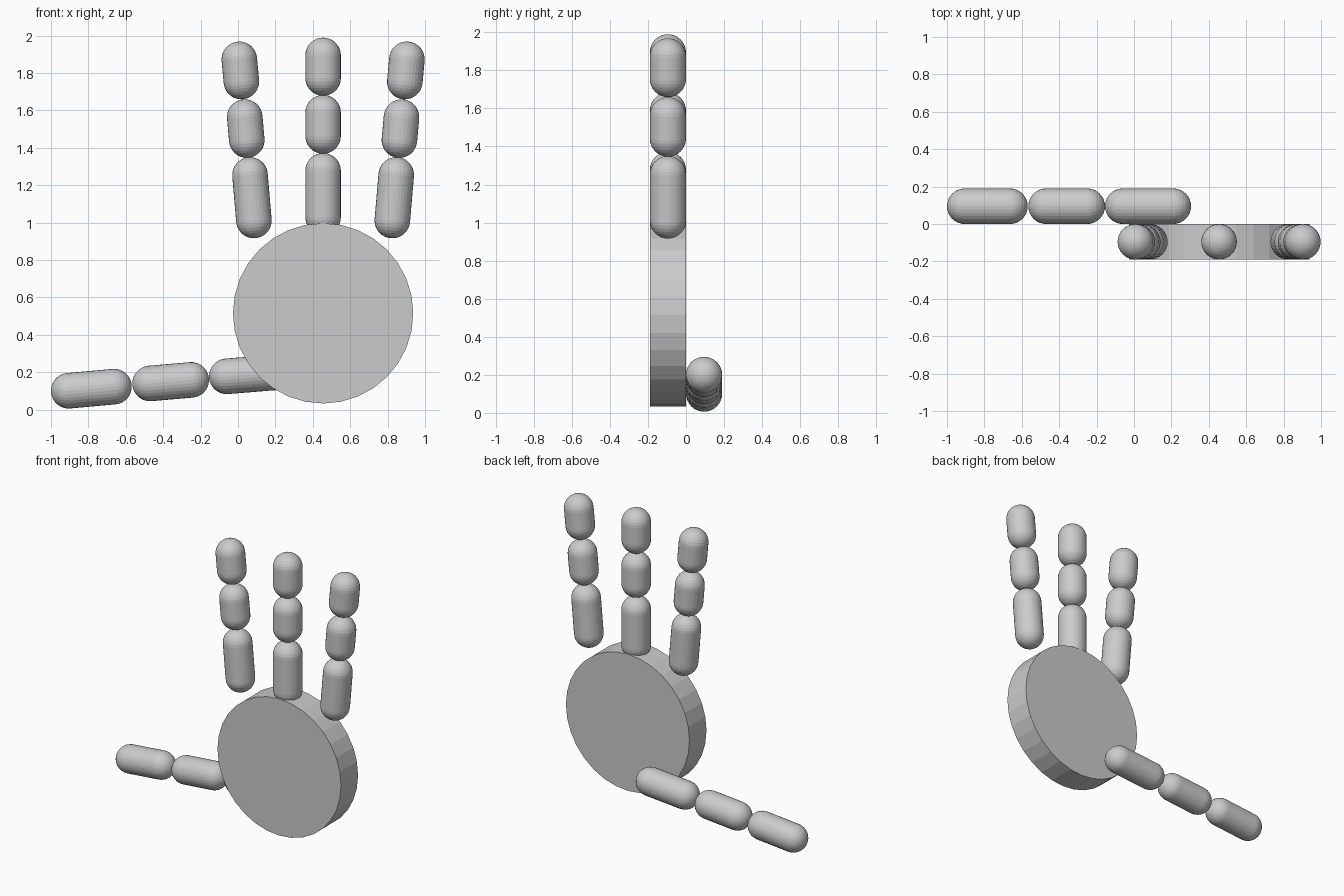
import bpy, bmesh
from math import sin, cos, pi
from mathutils import Vector, Matrix

if "Cube" in bpy.data.objects:
    bpy.data.objects.remove(bpy.data.objects["Cube"])

R = 0.095          # digit radius
SIDES = 32
PALM_X, PALM_Z, PALM_R = 0.455, 0.515, 0.482


def finish(name, bm):
    bmesh.ops.recalc_face_normals(bm, faces=bm.faces)
    mesh = bpy.data.meshes.new(name)
    bm.to_mesh(mesh)
    bm.free()
    ob = bpy.data.objects.new(name, mesh)
    bpy.context.collection.objects.link(ob)
    return ob


def capsule(name, a, b):
    """Round-ended bone between cap centres a and b, lathed from a half profile."""
    a, b = Vector(a), Vector(b)
    length = (b - a).length
    arc = [i * pi / 16 for i in range(9)]
    profile = [(R * sin(t), -R * cos(t)) for t in arc]
    profile += [(R * cos(t), length + R * sin(t)) for t in arc]
    bm = bmesh.new()
    verts = [bm.verts.new((x, 0, z)) for x, z in profile]
    edges = [bm.edges.new(p) for p in zip(verts, verts[1:])]
    bmesh.ops.spin(bm, geom=verts + edges, cent=(0, 0, 0), axis=(0, 0, 1),
                   angle=2 * pi, steps=SIDES)
    bmesh.ops.remove_doubles(bm, verts=bm.verts, dist=1e-4)
    turn = (b - a).to_track_quat('Z', 'Y').to_matrix().to_4x4()
    bm.transform(Matrix.Translation(a) @ turn)
    return finish(name, bm)


# Palm: flat disc facing front
bm = bmesh.new()
bmesh.ops.create_cone(bm, cap_ends=True, segments=SIDES, radius1=PALM_R,
                      radius2=PALM_R, depth=2 * R)
bm.transform(Matrix.Translation((PALM_X, -R, PALM_Z)) @ Matrix.Rotation(pi / 2, 4, 'X'))
finish("palm", bm)

# Middle finger: three upright bones
for part, z0, z1 in (("base", 1.03, 1.277), ("middle", 1.463, 1.588), ("tip", 1.773, 1.894)):
    capsule("middle_finger_" + part, (PALM_X, -R, z0), (PALM_X, -R, z1))

# Outer fingers: leaning outwards, mirrored about the palm centre
for side, s in (("left", -1), ("right", 1)):
    for part, d0, z0, d1, z1 in (("base", 0.370, 1.011, 0.391, 1.255),
                                 ("middle", 0.408, 1.441, 0.419, 1.564),
                                 ("tip", 0.437, 1.754, 0.448, 1.873)):
        capsule(f"{side}_finger_{part}", (PALM_X + s * d0, -R, z0), (PALM_X + s * d1, -R, z1))

# Thumb: three bones sloping down behind the palm
for part, x0, z0, x1, z1 in (("base", 0.210, 0.200, -0.060, 0.178),
                             ("middle", -0.250, 0.159, -0.470, 0.140),
                             ("tip", -0.663, 0.123, -0.905, 0.101)):
    capsule("thumb_" + part, (x0, R, z0), (x1, R, z1))
